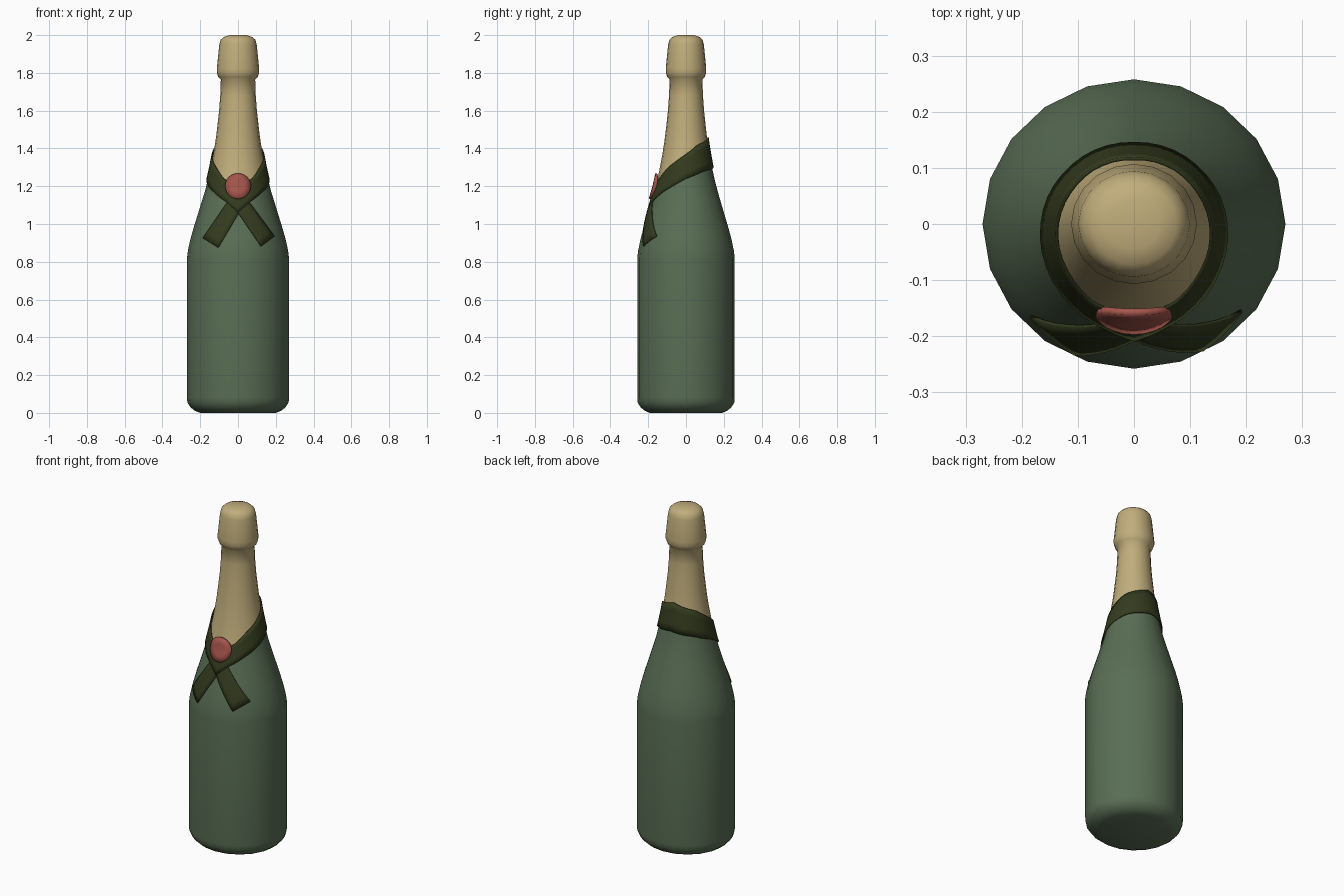
import bpy, math

if "Cube" in bpy.data.objects:
    bpy.data.objects.remove(bpy.data.objects["Cube"])

SIDES = 20
SQUASH = 0.955  # slightly narrower front to back

# radius of the bottle along its height: (z, r)
SHOULDER = [(0.82, .27), (0.86, .265), (0.92, .252), (0.98, .235), (1.08, .204), (1.2, .167),
            (1.3, .144), (1.39, .127), (1.46, .116), (1.6, .1), (1.765, .09)]
# ribbon edges: (degrees from front, z)
UPPER = [(0, 1.2), (27, 1.24), (50, 1.30), (75, 1.345), (90, 1.37), (120, 1.42), (180, 1.46)]
LOWER = [(0, 1.06), (15, 1.11), (45, 1.17), (70, 1.21), (90, 1.24), (130, 1.28), (180, 1.30)]


def lerp_table(table, v):
    if v <= table[0][0]:
        return table[0][1]
    for (a, p), (b, q) in zip(table, table[1:]):
        if v <= b:
            return p + (q - p) * (v - a) / (b - a)
    return table[-1][1]


def radius(z):
    return lerp_table(SHOULDER, z)


def edge(table, phi):
    d = math.degrees(phi) % 360
    return lerp_table(table, min(d, 360 - d))


def seam(phi):
    return (edge(UPPER, phi) + edge(LOWER, phi)) / 2


def polar(r, phi, z):
    return (r * math.sin(phi), -r * SQUASH * math.cos(phi), z)


def on_front(x, z, off):
    r = radius(z)
    return (x, -SQUASH * math.sqrt(r * r - x * x) - off, z)


def angles(n):
    return [2 * math.pi * i / n for i in range(n)]


def material(name, rgb):
    m = bpy.data.materials.new(name)
    m.diffuse_color = (*rgb, 1)
    m.use_nodes = True
    m.node_tree.nodes["Principled BSDF"].inputs["Base Color"].default_value = m.diffuse_color
    return m


def make(name, verts, faces, mat, thick=0, sharp=40):
    me = bpy.data.meshes.new(name)
    me.from_pydata(verts, [], faces)
    me.materials.append(mat)
    ob = bpy.data.objects.new(name, me)
    bpy.context.collection.objects.link(ob)
    if thick:
        mod = ob.modifiers.new("thickness", 'SOLIDIFY')
        mod.thickness = thick
        mod.offset = 0
    bpy.ops.object.select_all(action='DESELECT')
    ob.select_set(True)
    bpy.context.view_layer.objects.active = ob
    bpy.ops.object.shade_smooth_by_angle(angle=math.radians(sharp))
    return ob


def grid(rows, closed=False, cap_bottom=False, cap_top=False):
    n = len(rows[0])
    verts = [p for row in rows for p in row]
    faces = []
    for i in range(len(rows) - 1):
        for j in range(n if closed else n - 1):
            k = (j + 1) % n
            faces.append((i * n + j, i * n + k, (i + 1) * n + k, (i + 1) * n + j))
    if cap_bottom:
        faces.append(tuple(reversed(range(n))))
    if cap_top:
        faces.append(tuple(range(len(verts) - n, len(verts))))
    return verts, faces


def ring(z, r):
    return [polar(r, a, z) for a in angles(SIDES)]


def blend_ring(z0, z1, t):
    # ring on the bottle surface between two heights that may vary around it
    out = []
    for a in angles(SIDES):
        za, zb = (z(a) if callable(z) else z for z in (z0, z1))
        z = za + (zb - za) * t
        out.append(polar(radius(z), a, z))
    return out


green = material("green_glass", (.10, .155, .09))
gold = material("gold_foil", (.53, .42, .20))
dark = material("dark_ribbon", (.034, .044, .013))
red = material("red_wax", (.37, .09, .07))

# glass body, ending at the slanted seam under the ribbon
rows = [ring(z, r) for z, r in [(0, .20), (.012, .23), (.03, .252), (.055, .268), (.08, .27),
                                (.82, .27), (.86, .265), (.92, .252), (.98, .235)]]
rows += [blend_ring(.98, seam, t / 5) for t in range(1, 6)]
make("bottle_body", *grid(rows, True, cap_bottom=True), green, sharp=50)

# foil neck with collar and domed top
rows = [blend_ring(seam, 1.5, t / 5) for t in range(6)]
rows += [ring(z, r) for z, r in [(1.6, .1), (1.68, .094), (1.765, .091), (1.778, .104), (1.80, .112),
                                 (1.825, .112), (1.95, .099), (1.975, .092), (1.99, .076), (2.0, .045)]]
make("neck_foil", *grid(rows, True, cap_top=True), gold, sharp=60)

# ribbon band around the neck
rows = []
for s in range(5):
    row = []
    for a in angles(SIDES * 2):
        lo, hi = edge(LOWER, a), edge(UPPER, a)
        z = lo + (hi - lo) * s / 4
        row.append(polar(radius(z) + .006, a, z))
    rows.append(row)
make("ribbon_band", *grid(rows, True), dark, thick=.006)

# crossed ribbon tails: outer and inner end corners
for name, side, off, outer, inner in [("ribbon_tail_left", -1, .003, (.185, .925), (.105, .875)),
                                      ("ribbon_tail_right", 1, .005, (.192, .935), (.122, .882))]:
    a0, b0 = (.02, 1.17), (-.045, 1.125)
    rows = []
    for i in range(9):
        t = i / 8
        a = [a0[k] + (outer[k] - a0[k]) * t for k in (0, 1)]
        b = [b0[k] + (inner[k] - b0[k]) * t for k in (0, 1)]
        rows.append([on_front(side * (a[0] + (b[0] - a[0]) * s / 4), a[1] + (b[1] - a[1]) * s / 4, off)
                     for s in range(5)])
    make(name, *grid(rows), dark, thick=.006)

# round seal lying on the ribbon crossing
verts = [on_front(0, 1.2, .012)]
for r in (.034, .067):
    verts += [on_front(r * math.cos(a), 1.2 + r * math.sin(a), .012) for a in angles(24)]
faces = [(0, 1 + j, 1 + (j + 1) % 24) for j in range(24)]
faces += [(1 + j, 25 + j, 25 + (j + 1) % 24, 1 + (j + 1) % 24) for j in range(24)]
make("seal", verts, faces, red, thick=.012)
